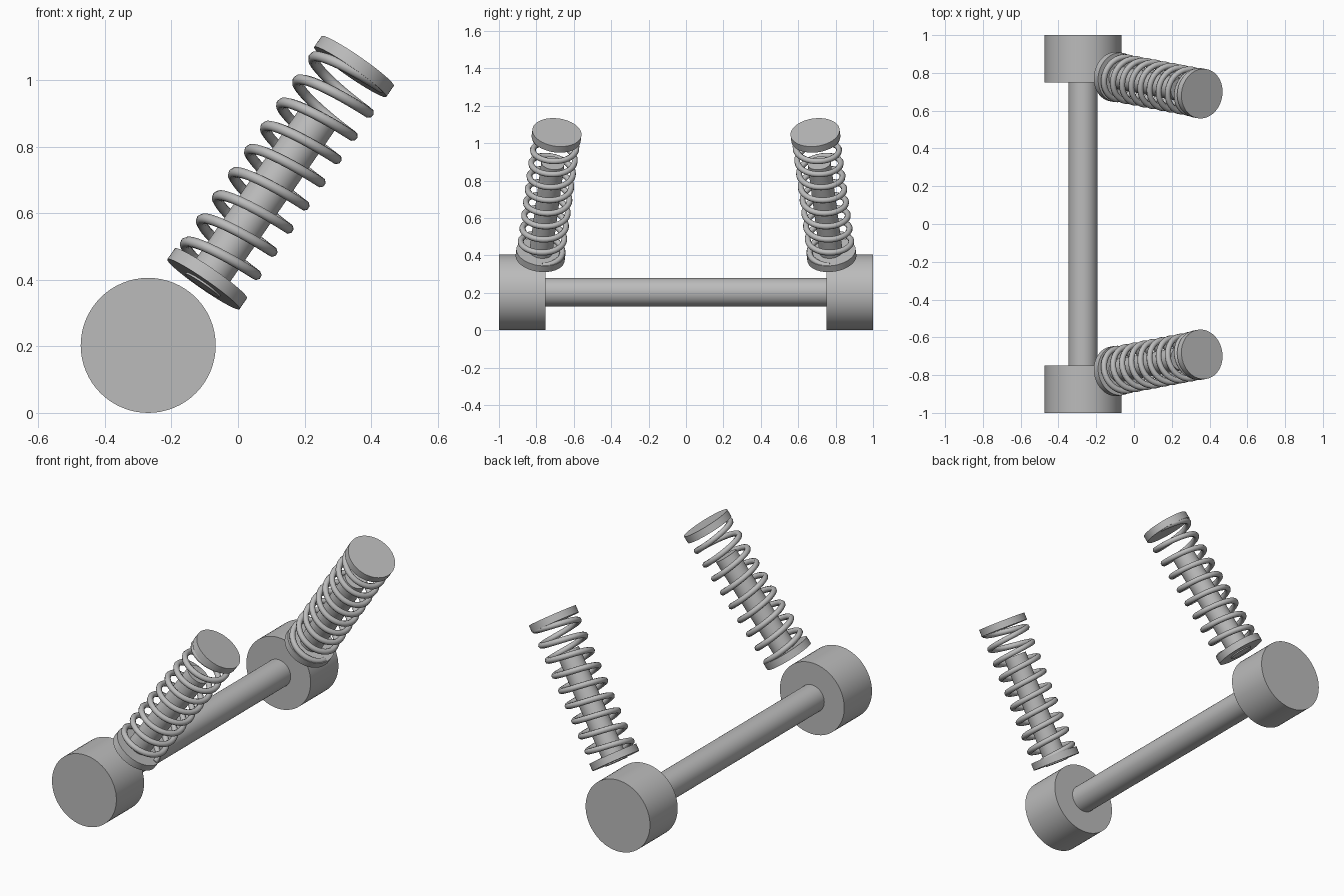
import bpy
import math
from mathutils import Vector

cube = bpy.data.objects.get("Cube")
if cube:
    bpy.data.objects.remove(cube, do_unlink=True)

steel = bpy.data.materials.new("grey_steel")
steel.use_nodes = True
GREY = (0.5, 0.5, 0.5, 1)
steel.diffuse_color = GREY
steel.node_tree.nodes["Principled BSDF"].inputs["Base Color"].default_value = GREY


def cylinder(name, start, end, radius, sides=64):
    """Capped cylinder between two points."""
    start, end = Vector(start), Vector(end)
    axis = end - start
    bpy.ops.mesh.primitive_cylinder_add(vertices=sides, radius=radius, depth=axis.length,
                                        location=(start + end) / 2)
    ob = bpy.context.object
    ob.name = name
    ob.rotation_euler = axis.to_track_quat("Z", "Y").to_euler()
    ob.data.materials.append(steel)
    bpy.ops.object.shade_smooth_by_angle(angle=math.radians(30))
    return ob


def spring(name, base, axis, side, start, end, phase_height, pitch, radius, wire):
    """Round wire coil climbing along an axis, wound towards the outer side."""
    left = (Vector((-1, 0, 0)) - axis * -axis.x).normalized()
    outer = axis.cross(left) * side
    if outer.y * side < 0:
        outer = -outer
    curve = bpy.data.curves.new(name, "CURVE")
    curve.dimensions = "3D"
    curve.bevel_depth = wire
    curve.bevel_resolution = 2
    curve.use_fill_caps = True
    path = curve.splines.new("POLY")
    count = int((end - start) / pitch * 40)
    path.points.add(count)
    for i, point in enumerate(path.points):
        height = start + (end - start) * i / count
        turn = math.tau * (height - phase_height) / pitch
        pos = base + axis * height + (left * math.cos(turn) + outer * math.sin(turn)) * radius
        point.co = (*pos, 1)
    path.use_smooth = True
    curve.materials.append(steel)
    bpy.context.collection.objects.link(bpy.data.objects.new(name, curve))


# Axle and wheels
X, Z = -0.27, 0.203
cylinder("axle", (X, -0.8, Z), (X, 0.8, Z), 0.077)
for side, label in ((-1, "front"), (1, "back")):
    cylinder(label + "_wheel", (X, side * 0.75, Z), (X, side, Z), 0.203)

    # Leaning shock absorber: end plates, damper rod and coil
    base = Vector((-0.104, side * 0.78, 0.387))
    top = Vector((0.36, side * 0.69, 1.058))
    length = (top - base).length
    axis = (top - base).normalized()
    cylinder(label + "_lower_plate", base, base + axis * 0.04, 0.132)
    cylinder(label + "_upper_plate", top - axis * 0.04, top, 0.132)
    cylinder(label + "_damper_rod", base - axis * 0.006, base + axis * 0.62, 0.062)
    spring(label + "_spring", base, axis, side, 0.03, length - 0.03, 0.0705, 0.0853, 0.115, 0.016)
